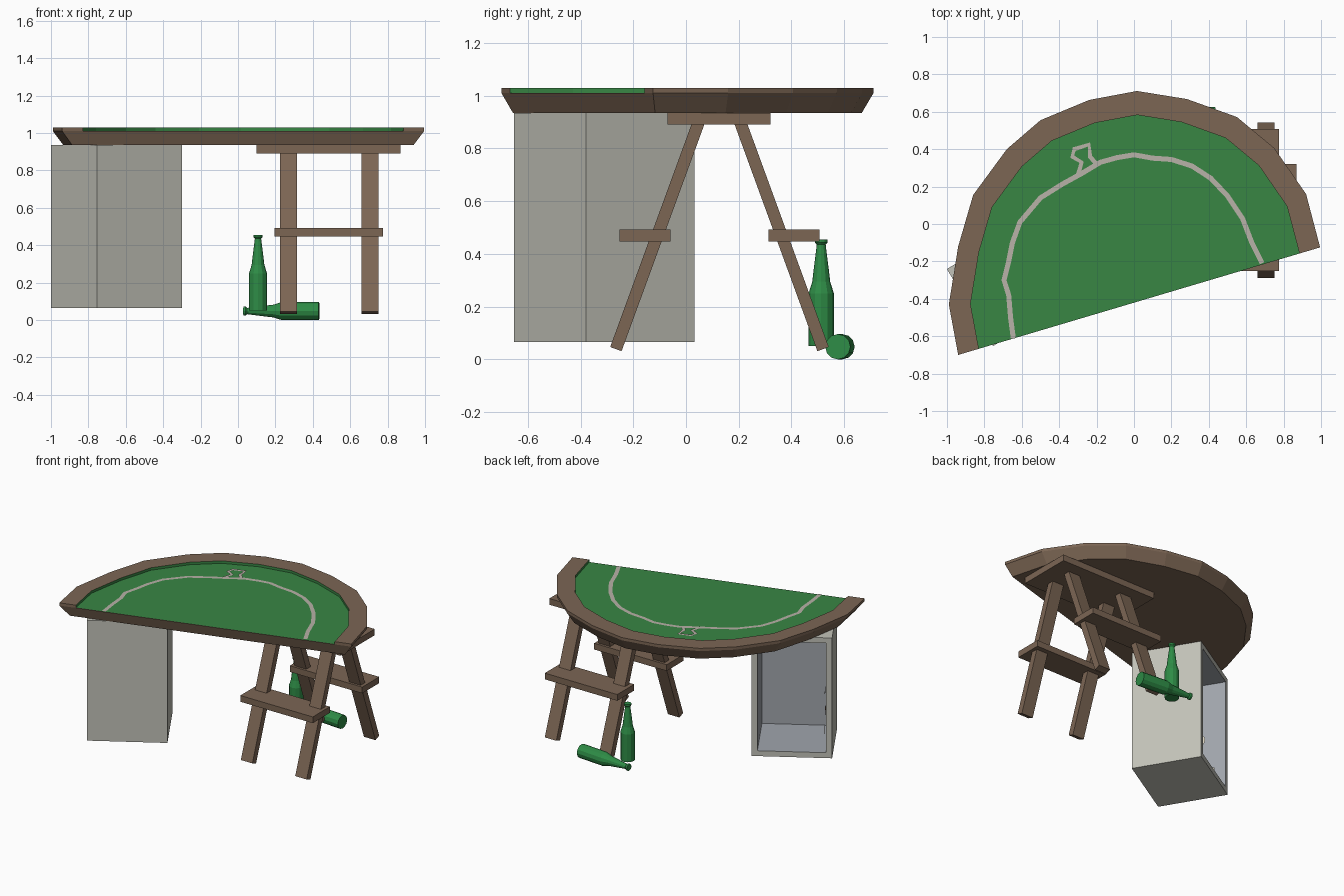
import bpy, bmesh, math, random
from mathutils import Matrix, Vector

old = bpy.data.objects.get("Cube")
if old:
    bpy.data.objects.remove(old, do_unlink=True)


def material(name, r, g, b):
    def linear(c):
        c /= 255
        return c / 12.92 if c < 0.04 else ((c + 0.055) / 1.055) ** 2.4
    colour = (linear(r), linear(g), linear(b), 1)
    m = bpy.data.materials.new(name)
    m.use_nodes = True
    m.diffuse_color = colour
    m.node_tree.nodes["Principled BSDF"].inputs["Base Color"].default_value = colour
    return m


wood = material("brown wood", 124, 102, 84)
felt = material("green felt", 56, 134, 68)
glass = material("bottle green", 46, 140, 70)
chalk = material("chalk line", 184, 178, 168)
stone = material("warm grey", 194, 194, 184)
lining = material("blue grey lining", 160, 165, 172)
cream = material("cream stain", 214, 208, 190)


def finish(bm, name, mats, matrix=None, recalc=True):
    if recalc:
        bmesh.ops.recalc_face_normals(bm, faces=bm.faces[:])
    mesh = bpy.data.meshes.new(name)
    bm.to_mesh(mesh)
    bm.free()
    for m in mats:
        mesh.materials.append(m)
    ob = bpy.data.objects.new(name, mesh)
    bpy.context.collection.objects.link(ob)
    if matrix:
        ob.matrix_world = matrix
    return ob


def box(name, mat, low, high):
    low, high = Vector(low), Vector(high)
    bm = bmesh.new()
    bmesh.ops.create_cube(bm, size=1)
    bmesh.ops.scale(bm, vec=high - low, verts=bm.verts[:])
    bmesh.ops.translate(bm, vec=(low + high) / 2, verts=bm.verts[:])
    return finish(bm, name, [mat])


def flat_ring(bm, outline, z):
    return [bm.verts.new((x, y, z)) for x, y in outline]


# Table outline: the arc, closed by the straight front edge
outer = [(-.94, -.7), (-.99, -.43), (-.94, -.12), (-.86, .155), (-.68, .4),
         (-.5, .555), (-.24, .663), (.016, .711), (.283, .668), (.55, .572),
         (.75, .406), (.92, .16), (.995, -.125)]
mid = Vector(outer[0]).lerp(Vector(outer[-1]), .5)
inner = [tuple(mid + (Vector(p) - mid) * .886) for p in outer]
under = [(x * .943, y * .938) for x, y in outer]
FELT_Z, RIM_Z, UNDER_Z = 1.01, 1.03, .935

# Tapered table body
bm = bmesh.new()
a, b = flat_ring(bm, under, UNDER_Z), flat_ring(bm, outer, FELT_Z)
bm.faces.new(a)
bm.faces.new(b)
for i in range(len(a)):
    j = (i + 1) % len(a)
    bm.faces.new((a[i], a[j], b[j], b[i]))
finish(bm, "table_body", [wood])

# Raised rim, with felt on its inner wall
bm = bmesh.new()
loops = [flat_ring(bm, outer, FELT_Z), flat_ring(bm, outer, RIM_Z),
         flat_ring(bm, inner, RIM_Z), flat_ring(bm, inner, FELT_Z)]
for k in range(4):
    p, q = loops[k], loops[(k + 1) % 4]
    for i in range(len(p) - 1):
        f = bm.faces.new((p[i], p[i + 1], q[i + 1], q[i]))
        f.material_index = 1 if k == 2 else 0
for end in (0, -1):
    bm.faces.new([loop[end] for loop in loops])
finish(bm, "table_rim", [wood, felt])

# Playing surface
bm = bmesh.new()
bm.faces.new(flat_ring(bm, inner, FELT_Z + .002)[::-1])
finish(bm, "felt_top", [felt], recalc=False)


def ribbon(name, path, width, z):
    """Flat painted line along a path."""
    pts = [Vector(p) for p in path]
    bm = bmesh.new()
    pairs = []
    for i, p in enumerate(pts):
        d = (pts[min(i + 1, len(pts) - 1)] - pts[max(i - 1, 0)]).normalized()
        n = Vector((-d.y, d.x)) * width / 2
        pairs.append([bm.verts.new((*(p + s * n), z)) for s in (1, -1)])
    for (l, r), (l2, r2) in zip(pairs, pairs[1:]):
        bm.faces.new((l, r, r2, l2))
    return finish(bm, name, [chalk], recalc=False)


ribbon("chalk_arc", [(-.645, -.612), (-.66, -.5), (-.67, -.38), (-.695, -.3),
                     (-.67, -.2), (-.65, -.1), (-.61, .01), (-.5, .14),
                     (-.38, .215), (-.28, .27), (-.18, .33), (-.09, .355), (0, .37),
                     (.1, .352), (.2, .345), (.31, .31), (.41, .245), (.5, .15),
                     (.58, .03), (.63, -.1), (.685, -.21)], .027, FELT_Z + .005)
ribbon("chalk_loop", [(-.3, .26), (-.28, .33), (-.33, .36), (-.32, .4), (-.24, .425),
                      (-.235, .36), (-.2, .32)], .024, FELT_Z + .007)

# Trestle: top board, two braces and four splayed legs
box("trestle_board", wood, (.1, -.07, .89), (.87, .32, UNDER_Z))
for side, y in (("front", -.155), ("back", .41)):
    box(side + "_brace", wood, (.195, y - .097, .447), (.775, y + .097, .492))
for side, foot_y, top_y in (("front", -.266, .052), ("back", .52, .202)):
    for end, x in (("right", .27), ("left", .705)):
        foot, top = Vector((x, foot_y, .039)), Vector((x, top_y, .91))
        leg = box(f"{side}_{end}_leg", wood, (-.046, -.023, 0),
                  (.046, .023, (top - foot).length))
        tilt = math.atan2(foot_y - top_y, top.z - foot.z)
        leg.matrix_world = Matrix.Translation(foot) @ Matrix.Rotation(tilt, 4, "X")

# Cabinet, open at the back with a lined interior
W, D, H, WALL = .53, .48, .87, .055
place = Matrix.Translation((-.65, -.31, .5)) @ Matrix.Rotation(math.radians(31), 4, "Z")
bm = bmesh.new()
bmesh.ops.create_cube(bm, size=1)
bmesh.ops.scale(bm, vec=(W, D, H), verts=bm.verts[:])
bm.normal_update()
back = [f for f in bm.faces if f.normal.y > .9]
bmesh.ops.inset_region(bm, faces=back, thickness=WALL)
hole = bmesh.ops.extrude_face_region(bm, geom=back)["geom"]
bmesh.ops.translate(bm, vec=(0, WALL - D, 0),
                    verts=[v for v in hole if isinstance(v, bmesh.types.BMVert)])
bmesh.ops.delete(bm, geom=[f for f in back if f.is_valid], context="FACES_ONLY")
for f in bm.faces:
    c = f.calc_center_median()
    inside = all(abs(p) < s / 2 - .01 for p, s in zip(c, (W, D, H)))
    f.material_index = 1 if inside else 0
finish(bm, "cabinet", [stone, lining], place)

# Stains on the inner side wall of the cabinet
random.seed(4)
for n in range(7):
    bm = bmesh.new()
    bmesh.ops.create_circle(bm, cap_ends=True, segments=9, radius=.04)
    for v in bm.verts:
        v.co *= random.uniform(.6, 1.3)
    spot = Vector((WALL - W / 2 + .003, random.uniform(-.13, .17), random.uniform(-.3, 0)))
    turn = Matrix.Translation(spot) @ Matrix.Rotation(math.pi / 2, 4, "Y")
    finish(bm, f"stain_{n + 1}", [wood if n == 3 else cream], place @ turn)


# Bottles, lathed from one profile
def bottle(name, matrix, sides=12):
    profile = [(.048, 0), (.048, .2), (.034, .245), (.03, .28), (.018, .375),
               (.017, .385), (.024, .393), (.024, .405)]
    bm = bmesh.new()
    rings = [[bm.verts.new((r * math.cos(t), r * math.sin(t), z))
              for t in (math.tau * i / sides for i in range(sides))]
             for r, z in profile]
    for p, q in zip(rings, rings[1:]):
        for i in range(sides):
            j = (i + 1) % sides
            bm.faces.new((p[i], p[j], q[j], q[i]))
    bm.faces.new(rings[0])
    bm.faces.new(rings[-1])
    finish(bm, name, [glass], matrix)


bottle("standing_bottle", Matrix.Translation((.107, .513, .05)))
bottle("lying_bottle", Matrix.Translation((.433, .576, .048))
       @ Matrix.Rotation(-.08, 4, "Z") @ Matrix.Rotation(-math.pi / 2, 4, "Y"))
